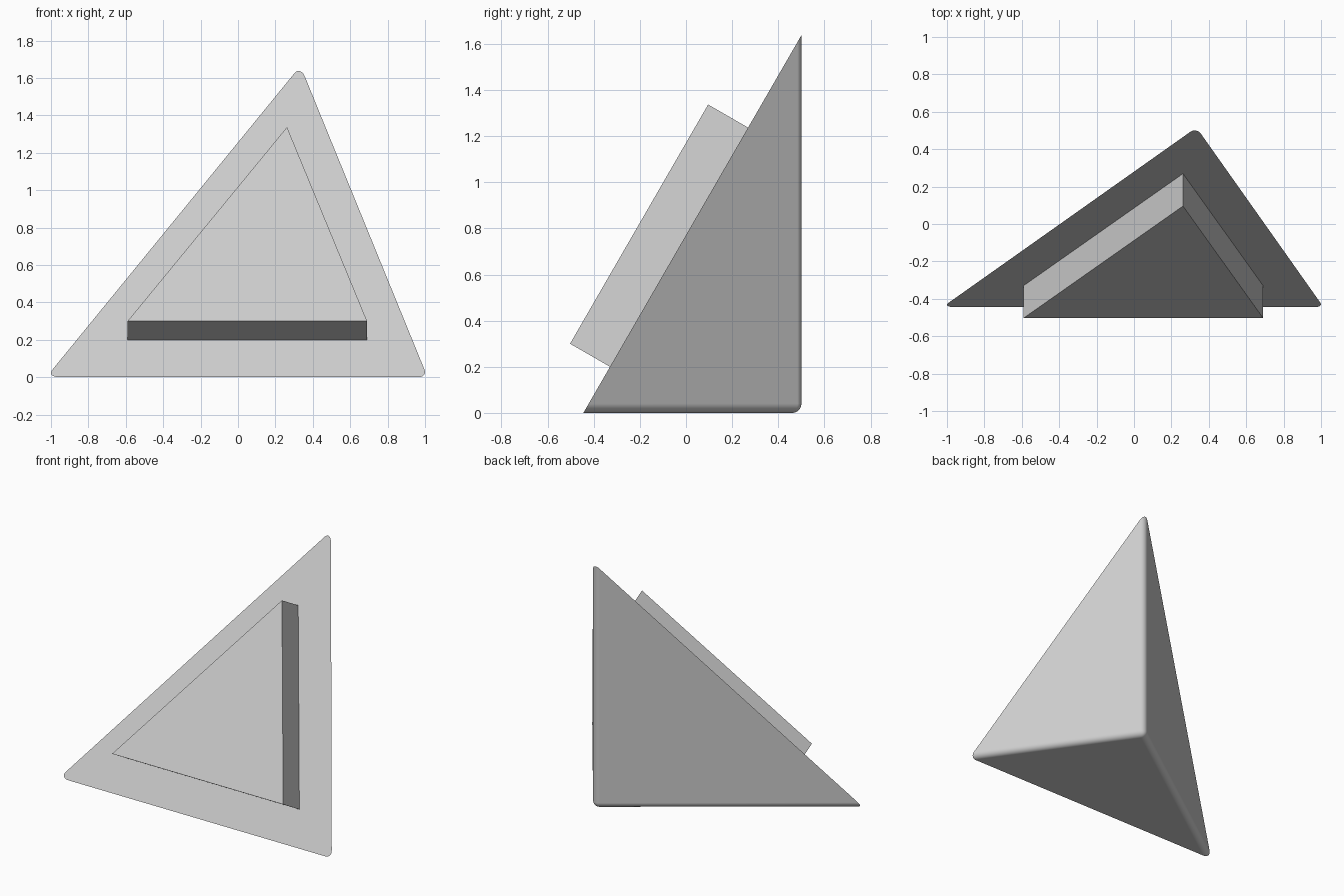
import bpy
import bmesh
from math import sqrt
from mathutils import Matrix, Vector

cube = bpy.data.objects.get("Cube")
if cube:
    bpy.data.objects.remove(cube, do_unlink=True)

grey = bpy.data.materials.new("light grey")
grey.use_nodes = True
colour = (0.6, 0.6, 0.6, 1)
grey.diffuse_color = colour
grey.node_tree.nodes["Principled BSDF"].inputs["Base Color"].default_value = colour


def make_object(name, bm):
    bmesh.ops.recalc_face_normals(bm, faces=bm.faces)
    mesh = bpy.data.meshes.new(name)
    bm.to_mesh(mesh)
    bm.free()
    mesh.materials.append(grey)
    obj = bpy.data.objects.new(name, mesh)
    bpy.context.collection.objects.link(obj)
    return obj


# Shared layout: a square corner sliced by a plane sloping at 60 degrees
DEPTH = 0.961
CORNER = Vector((0.334, 0.516, 0))
FRONT = CORNER.y - DEPTH
SLOPE = Vector((0, -sqrt(3) / 2, 0.5))
RADIUS = 0.04

# Wedge body: a rounded box turned into the corner, then cut by the slope
left_dir = Vector((-sqrt(2), -1, 0)) / sqrt(3)
right_dir = Vector((1, -sqrt(2), 0)) / sqrt(3)
frame = Matrix((left_dir, right_dir, Vector((0, 0, 1)))).transposed().to_4x4()
frame.translation = CORNER

bm = bmesh.new()
bmesh.ops.create_cube(bm, size=2.2)
bmesh.ops.translate(bm, verts=bm.verts, vec=(1.1, 1.1, 1.1))
bmesh.ops.bevel(bm, geom=bm.edges[:], offset=RADIUS, offset_type='OFFSET',
                segments=8, profile=0.5, affect='EDGES')
bmesh.ops.transform(bm, matrix=frame, verts=bm.verts)
cut = bmesh.ops.bisect_plane(bm, geom=bm.verts[:] + bm.edges[:] + bm.faces[:],
                             plane_co=(0, FRONT, 0), plane_no=SLOPE,
                             clear_outer=True)
rim = [e for e in cut["geom_cut"] if isinstance(e, bmesh.types.BMEdge)]
bmesh.ops.contextual_create(bm, geom=rim)
body = make_object("wedge_body", bm)

# Smooth rounded edges, flat main faces
bpy.ops.object.select_all(action='DESELECT')
body.select_set(True)
bpy.context.view_layer.objects.active = body
bpy.ops.object.shade_smooth_by_angle()
weighted = body.modifiers.new("flat_faces", 'WEIGHTED_NORMAL')
weighted.keep_sharp = True

# Raised triangular block standing square on the sloping face
THICKNESS = 0.2
SINK = 0.01
bm = bmesh.new()
verts = [bm.verts.new(Vector((x, FRONT + z / sqrt(3), z)) - SLOPE * SINK)
         for x, z in ((-0.59, 0.2), (0.69, 0.2), (0.262, 1.237))]
base = bm.faces.new(verts)
top = bmesh.ops.extrude_face_region(bm, geom=[base], use_keep_orig=True)
raised = [v for v in top["geom"] if isinstance(v, bmesh.types.BMVert)]
bmesh.ops.translate(bm, verts=raised, vec=SLOPE * (THICKNESS + SINK))
make_object("raised_triangle_block", bm)
